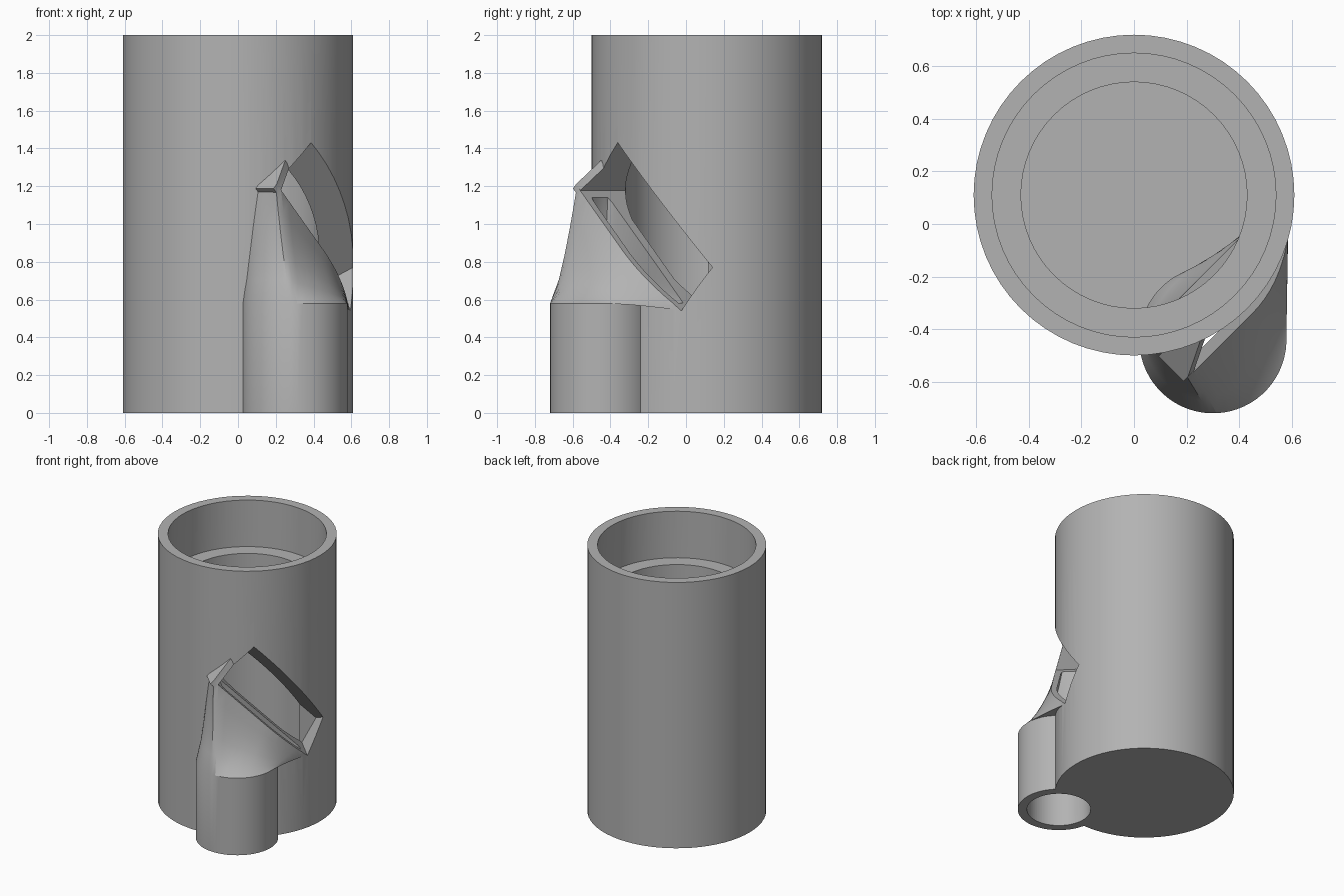
import bpy, bmesh, math
from mathutils import Vector

cube = bpy.data.objects.get("Cube")
if cube:
    bpy.data.objects.remove(cube, do_unlink=True)

grey = bpy.data.materials.new("plain_grey")
grey.use_nodes = True
colour = (0.45, 0.45, 0.45, 1)
grey.diffuse_color = colour
grey.node_tree.nodes["Principled BSDF"].inputs["Base Color"].default_value = colour

# Local frame of the mouth: tangent and radial directions, 45 degrees round the body
AXIS = Vector((0, 0.11, 0))
T = Vector((1, 1, 0)).normalized()
R = Vector((1, -1, 0)).normalized()
Z = Vector((0, 0, 1))
D, U = (T - Z).normalized(), (T + Z).normalized()
PIPE = Vector((0.3, -0.44, 0))
MOUTH_U = 0.613


def mouth(d, u, r):
    return AXIS + D * d + U * u + R * r


def finish(bm, name):
    bmesh.ops.recalc_face_normals(bm, faces=bm.faces)
    me = bpy.data.meshes.new(name)
    bm.to_mesh(me)
    bm.free()
    ob = bpy.data.objects.new(name, me)
    bpy.context.collection.objects.link(ob)
    me.materials.append(grey)
    return ob


def skin(rings, name):
    """Closed skin through rings of equal point count."""
    bm = bmesh.new()
    vs = [[bm.verts.new(p) for p in ring] for ring in rings]
    n = len(vs[0])
    for a, b in zip(vs, vs[1:]):
        for i in range(n):
            bm.faces.new((a[i], a[(i + 1) % n], b[(i + 1) % n], b[i]))
    bm.faces.new(vs[0])
    bm.faces.new(vs[-1])
    bmesh.ops.triangulate(bm, faces=[f for f in bm.faces if len(f.verts) == 4])
    return finish(bm, name)


def lathe(profile, name, n=64):
    return skin([[AXIS + Vector((r * math.cos(k * math.tau / n),
                                 r * math.sin(k * math.tau / n), z))
                  for k in range(n)] for r, z in profile], name)


def hull(points, name):
    bm = bmesh.new()
    for p in points:
        bm.verts.new(p)
    bmesh.ops.convex_hull(bm, input=bm.verts)
    return finish(bm, name)


def windway(radius, z0, d0, d1, r0, r1, u, inset, name, n=64):
    """Round pipe that blends into a flat slot."""
    def circle(z):
        return [PIPE + Z * z + (T * math.cos(a) + R * math.sin(a)) * radius
                for a in angles]

    angles = [(k + 0.5) * math.tau / n for k in range(n)]
    slot = []
    for a in angles:
        c, s = math.cos(a), math.sin(a)
        m = max(abs(c), abs(s))
        d = (d0 + d1) / 2 + (d1 - d0) / 2 * c / m
        r = (r0 + r1) / 2 + (r1 - r0) / 2 * s / m
        t = max(0, (d + u) * math.sqrt(0.5))
        top = 0.636 - inset - 1.2 * t * t      # slot roof follows the round body
        slot.append(mouth(d, u, r0 + (r - r0) * min(1, (top - r0) / (r1 - r0))))
    rings = [circle(z0)]
    base = circle(0.58)
    for i in range(6):
        s = i / 5
        f = s ** 0.7
        rings.append([Vector((p.x + (q.x - p.x) * f, p.y + (q.y - p.y) * f,
                              p.z + (q.z - p.z) * s)) for p, q in zip(base, slot)])
    return skin(rings, name)


def combine(ob, other, operation):
    mod = ob.modifiers.new(operation, 'BOOLEAN')
    mod.object, mod.operation, mod.solver = other, operation, 'EXACT'
    deps = bpy.context.evaluated_depsgraph_get()
    me = bpy.data.meshes.new_from_object(ob.evaluated_get(deps))
    ob.modifiers.clear()
    ob.data = me
    bpy.data.objects.remove(other, do_unlink=True)


# Round body with a stepped cavity
body = lathe([(0.61, 0), (0.61, 2)], "whistle_body")
combine(body, lathe([(0.43, 0.12), (0.43, 1.65), (0.54, 1.65), (0.54, 2.1)],
                    "cavity"), 'DIFFERENCE')

# Blowing pipe that flattens towards the mouth
combine(body, windway(0.28, 0, -1.1, -0.152, 0.4, 0.636, MOUTH_U, 0,
                      "blowing_pipe"), 'UNION')

# Cheek beside the mouth
cheek = [mouth(d, u, r) for d in (-1.1, -1.054)
         for u, r in ((0.58, 0.634), (0.58, 0.5), (0.82, 0.5), (0.79, 0.573), (0.613, 0.634))]
combine(body, hull(cheek, "mouth_cheek"), 'UNION')

# Mouth opening with its slanted lip
opening = []
for r in (0.3, 0.9):
    lip = 0.966 + 0.53 * (r - 0.601)
    opening += [mouth(-1.054, MOUTH_U - 0.001, r), mouth(-0.152, MOUTH_U - 0.001, r),
                mouth(-1.054, lip, r), mouth(-0.152 - 0.29 * (lip - MOUTH_U), lip, r)]
combine(body, hull(opening, "mouth_opening"), 'DIFFERENCE')

# Air channel through the pipe
combine(body, windway(0.217, -0.1, -1.01, -0.2, 0.46, 0.59, MOUTH_U + 0.01, 0.045,
                      "air_channel"), 'DIFFERENCE')

# Smooth shading with crisp edges
bpy.ops.object.select_all(action='DESELECT')
body.select_set(True)
bpy.context.view_layer.objects.active = body
bpy.ops.object.shade_smooth_by_angle(angle=math.radians(30))
